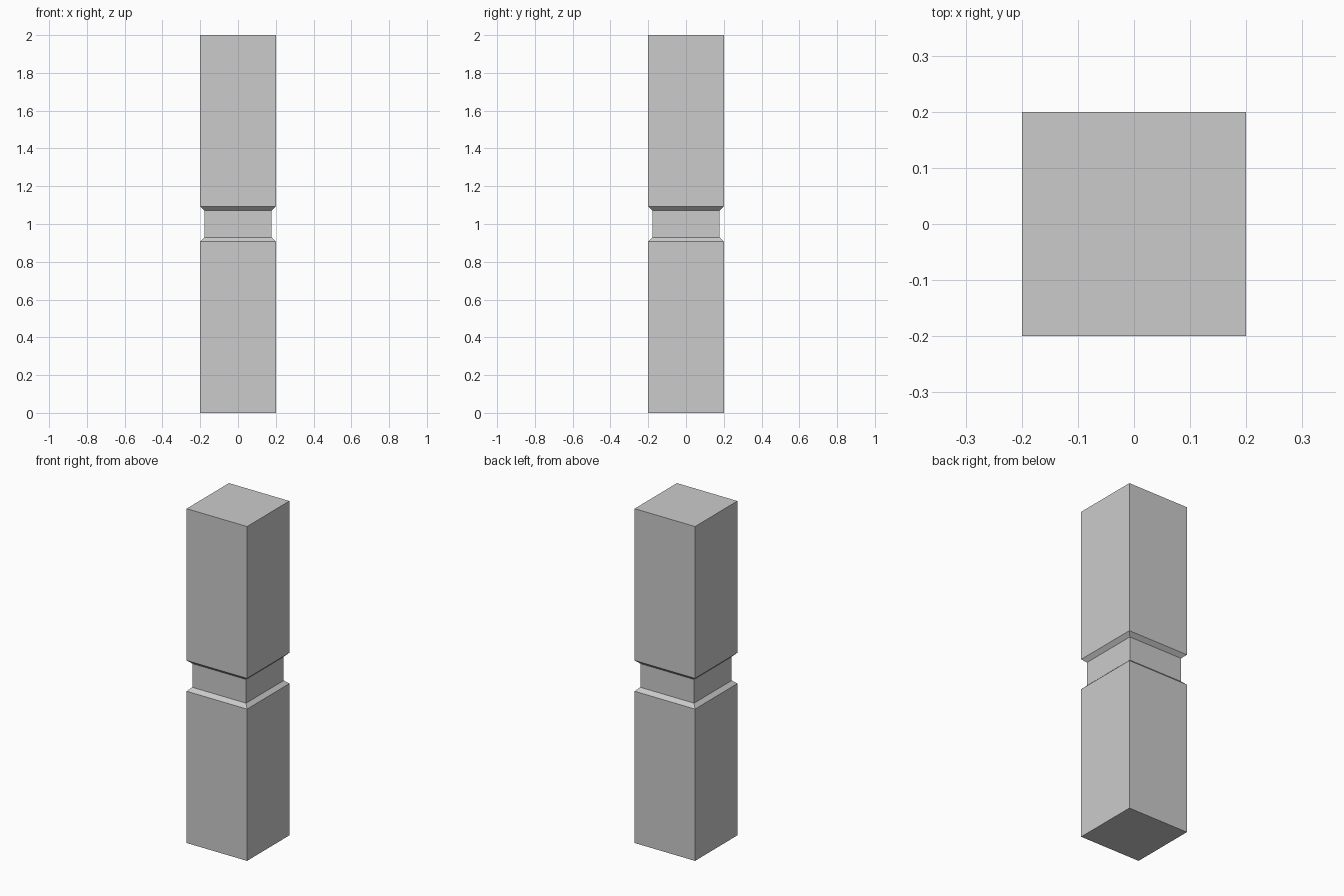
import bpy, bmesh

if "Cube" in bpy.data.objects:
    bpy.data.objects.remove(bpy.data.objects["Cube"])

# Square post profile: (half width, height), with a chamfered groove at mid height
PROFILE = [(0.2, 0.0), (0.2, 0.908), (0.178, 0.929),
           (0.178, 1.071), (0.2, 1.092), (0.2, 2.0)]
CORNERS = [(-1, -1), (1, -1), (1, 1), (-1, 1)]

bm = bmesh.new()
rings = [[bm.verts.new((sx * w, sy * w, z)) for sx, sy in CORNERS]
         for w, z in PROFILE]

# Side faces between neighbouring rings
for low, high in zip(rings, rings[1:]):
    for i in range(4):
        j = (i + 1) % 4
        bm.faces.new((low[i], low[j], high[j], high[i]))

# Bottom and top caps
bm.faces.new(rings[0][::-1])
bm.faces.new(rings[-1])

mesh = bpy.data.meshes.new("grooved_post")
bm.to_mesh(mesh)
bm.free()
post = bpy.data.objects.new("grooved_post", mesh)
bpy.context.collection.objects.link(post)
